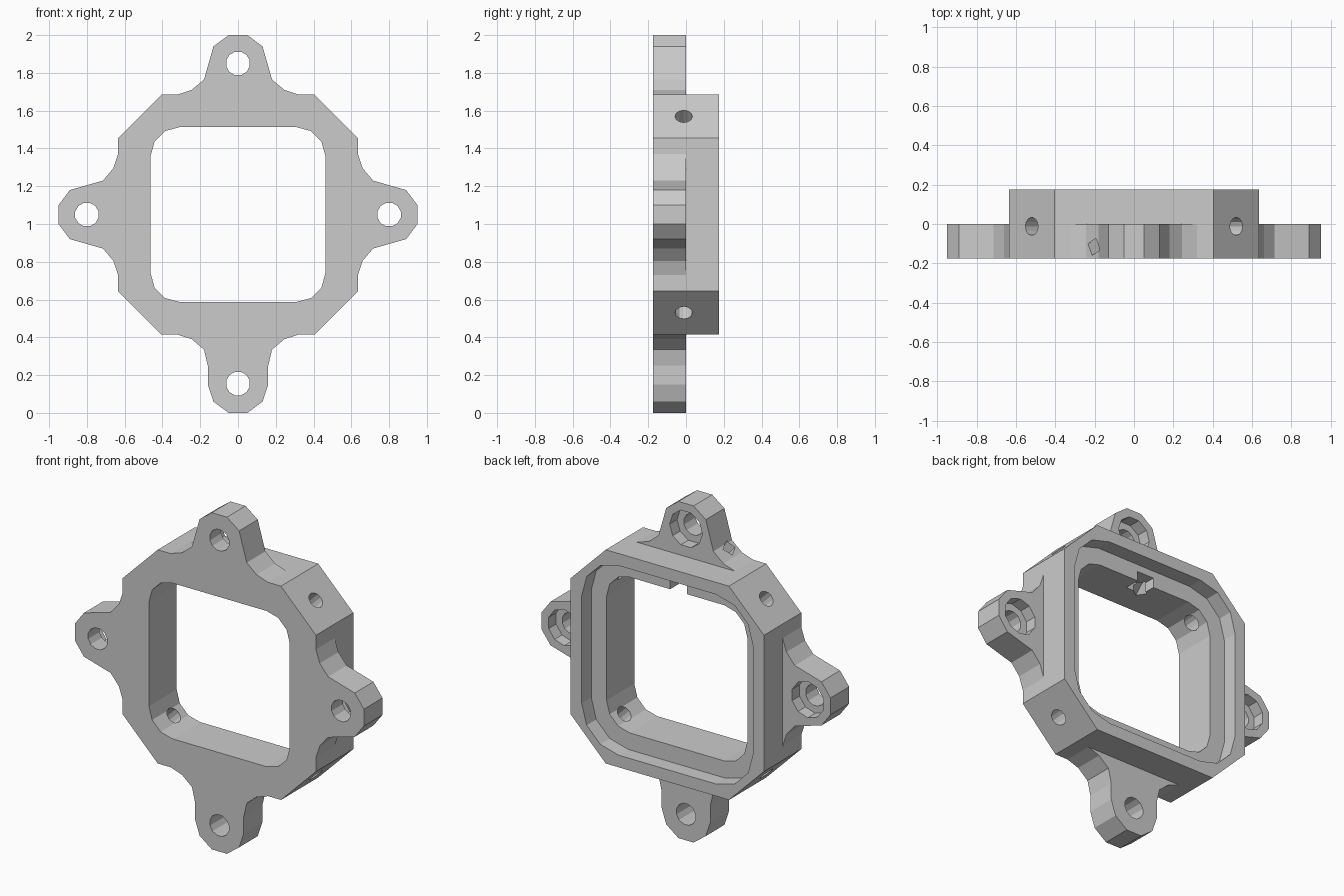
import bpy, bmesh, math
from mathutils import Matrix, Vector

cube = bpy.data.objects.get("Cube")
if cube:
    bpy.data.objects.remove(cube, do_unlink=True)

MID = 1.05            # height of the frame centre
FRONT, BACK = -0.175, 0.175

grey = bpy.data.materials.new("plain grey")
grey.use_nodes = True
colour = (0.6, 0.6, 0.6, 1)
grey.diffuse_color = colour
grey.node_tree.nodes["Principled BSDF"].inputs["Base Color"].default_value = colour


def finish(name, bm):
    bmesh.ops.recalc_face_normals(bm, faces=bm.faces)
    mesh = bpy.data.meshes.new(name)
    bm.to_mesh(mesh)
    bm.free()
    mesh.materials.append(grey)
    ob = bpy.data.objects.new(name, mesh)
    bpy.context.collection.objects.link(ob)
    return ob


def prism(name, outline, y0, y1, turn=0):
    """Extrude an (x, z) outline along y, turned about the frame centre."""
    bm = bmesh.new()
    face = bm.faces.new([bm.verts.new((x, y0, z)) for x, z in outline])
    ext = bmesh.ops.extrude_face_region(bm, geom=[face])
    moved = [v for v in ext["geom"] if isinstance(v, bmesh.types.BMVert)]
    bmesh.ops.translate(bm, verts=moved, vec=(0, y1 - y0, 0))
    place = Matrix.Translation((0, 0, MID)) @ Matrix.Rotation(math.radians(turn), 4, 'Y')
    bm.transform(place)
    return finish(name, bm)


def ring(sides, radius, cz=0):
    """Regular polygon with a flat side on top."""
    steps = [2 * math.pi * (i + 0.5) / sides for i in range(sides)]
    return [(radius * math.sin(a), cz + radius * math.cos(a)) for a in steps]


def rounded_square(half, start):
    """Square with corners rounded in three flat steps."""
    r = half - start
    pts = []
    for quarter in range(4):
        for step in range(4):
            a = math.radians(quarter * 90 + step * 30)
            sx = 1 if quarter in (0, 3) else -1
            sz = 1 if quarter in (0, 1) else -1
            pts.append((sx * start + r * math.cos(a), sz * start + r * math.sin(a)))
    return pts


def mirrored(half):
    return half + [(-x, z) for x, z in reversed(half)]


def box(name, size, matrix):
    bm = bmesh.new()
    bmesh.ops.create_cube(bm, size=1, matrix=matrix @ Matrix.Diagonal((*size, 1)))
    return finish(name, bm)


def combine(ob, other, operation):
    """Apply a boolean and discard the second object."""
    mod = ob.modifiers.new("join", 'BOOLEAN')
    mod.operation, mod.object, mod.solver = operation, other, 'EXACT'
    graph = bpy.context.evaluated_depsgraph_get()
    mesh = bpy.data.meshes.new_from_object(ob.evaluated_get(graph))
    ob.modifiers.clear()
    ob.data = mesh
    bpy.data.objects.remove(other, do_unlink=True)


# Eight-sided body
a, b = 0.635, 0.405
body = [(b, a), (a, b), (a, -b), (b, -a), (-b, -a), (-a, -b), (-a, b), (-b, a)]
frame = prism("mounting_frame", body, FRONT, BACK)

# Four mounting ears, the bottom one longer
foot = [(0.34, 0.55), (0.33, 0.632), (0.245, 0.66), (0.18, 0.715)]
short_ear = mirrored(foot + [(0.13, 0.89), (0.05, 0.95)])
long_ear = mirrored(foot + [(0.16, 0.8), (0.16, 0.9), (0.13, 0.99), (0.05, 1.05)])
for turn in (0, 90, 180, 270):
    outline = long_ear if turn == 180 else short_ear
    combine(frame, prism("ear", outline, FRONT, 0, turn), 'UNION')

# Central opening and the stepped recess behind it
combine(frame, prism("opening", rounded_square(0.4625, 0.31), -0.3, 0.3), 'DIFFERENCE')
combine(frame, prism("recess", rounded_square(0.563, 0.32), 0.085, 0.3), 'DIFFERENCE')

# Ear bolt holes with counterbores from the back
for turn in (0, 90, 180, 270):
    reach = 0.895 if turn == 180 else 0.8
    combine(frame, prism("bolt_hole", ring(12, 0.064, reach), -0.3, 0.1, turn), 'DIFFERENCE')
    combine(frame, prism("counterbore", ring(10, 0.108, reach), -0.07, 0.1, turn), 'DIFFERENCE')

# Screw holes through the four slanted corners
for turn in (45, 135, 225, 315):
    bm = bmesh.new()
    place = (Matrix.Translation((0, -0.012, MID)) @ Matrix.Rotation(math.radians(turn), 4, 'Y')
             @ Matrix.Translation((0, 0, 0.68)))
    bmesh.ops.create_cone(bm, cap_ends=True, segments=12, radius1=0.046, radius2=0.046,
                          depth=0.4, matrix=place)
    combine(frame, finish("screw_hole", bm), 'DIFFERENCE')

# Wire notch in the ledge and the slanted channel leading outside
combine(frame, box("notch", (0.11, 0.12, 0.1), Matrix.Translation((-0.01, 0.05, MID + 0.47))),
        'DIFFERENCE')
start, end = Vector((0, 0.03, MID + 0.42)), Vector((-0.25, -0.15, MID + 0.76))
along = end - start
slant = Matrix.Translation((start + end) / 2) @ along.to_track_quat('Z', 'Y').to_matrix().to_4x4()
combine(frame, box("channel", (0.06, 0.06, along.length), slant), 'DIFFERENCE')
